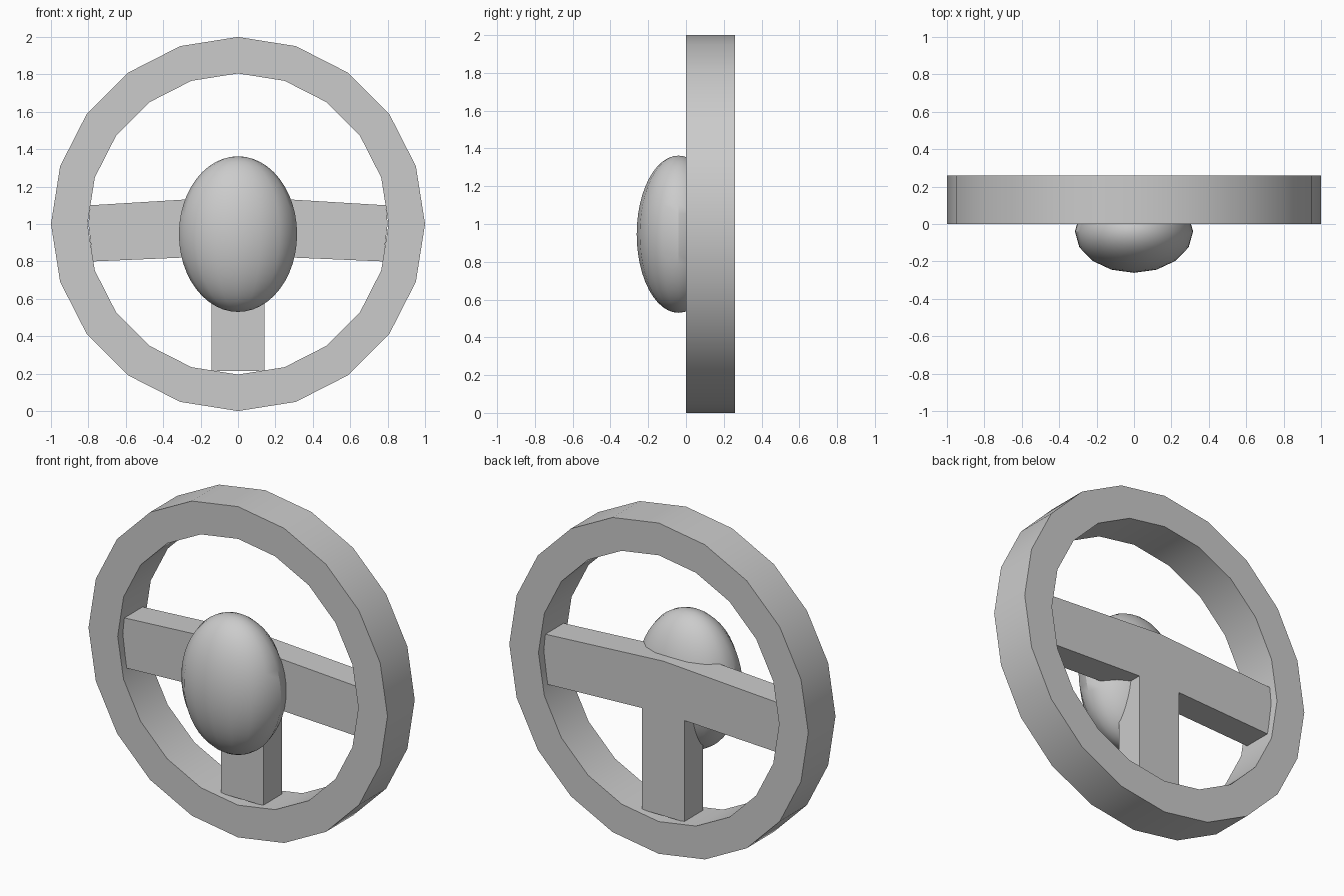
import bpy, bmesh
from math import pi, sin, cos, radians

if "Cube" in bpy.data.objects:
    bpy.data.objects.remove(bpy.data.objects["Cube"])


def finish(name, bm, smooth=True):
    bmesh.ops.recalc_face_normals(bm, faces=bm.faces)
    mesh = bpy.data.meshes.new(name)
    bm.to_mesh(mesh)
    bm.free()
    ob = bpy.data.objects.new(name, mesh)
    bpy.context.collection.objects.link(ob)
    bpy.ops.object.select_all(action='DESELECT')
    ob.select_set(True)
    bpy.context.view_layer.objects.active = ob
    if smooth:
        bpy.ops.object.shade_smooth_by_angle(angle=radians(30))
    return ob


# Rim: 20-sided ring with a rectangular section
N, R_OUT, R_IN, CZ, DEPTH = 20, 1.0, 0.805, 1.0, 0.26
bm = bmesh.new()
section = [(R_OUT, 0), (R_OUT, DEPTH), (R_IN, DEPTH), (R_IN, 0)]
loops = []
for i in range(N):
    a = 2 * pi * i / N
    loops.append([bm.verts.new((r * cos(a), y, CZ + r * sin(a))) for r, y in section])
for i in range(N):
    a, b = loops[i], loops[(i + 1) % N]
    for j in range(4):
        k = (j + 1) % 4
        bm.faces.new((a[j], a[k], b[k], b[j]))
finish("rim", bm)

# Spokes: mirrored T profile, slightly recessed from both rim faces
half = [(0.79, 1.10), (0.80, 1.0), (0.775, 0.80), (0.142, 0.827), (0.142, 0.213)]
profile = [(0, 1.148)] + half + [(-x, z) for x, z in reversed(half)]
bm = bmesh.new()
face = bm.faces.new([bm.verts.new((x, 0.042, z)) for x, z in profile])
ext = bmesh.ops.extrude_face_region(bm, geom=[face], use_keep_orig=True)
moved = [g for g in ext["geom"] if isinstance(g, bmesh.types.BMVert)]
bmesh.ops.translate(bm, verts=moved, vec=(0, 0.174, 0))
finish("spokes", bm, smooth=False)

# Hub: smooth ellipsoid cushion in front of the spokes
bm = bmesh.new()
bmesh.ops.create_uvsphere(bm, u_segments=16, v_segments=24, radius=1)
bmesh.ops.scale(bm, verts=bm.verts, vec=(0.316, 0.221, 0.416))
bmesh.ops.translate(bm, verts=bm.verts, vec=(0, -0.04, 0.946))
finish("hub_cushion", bm)
